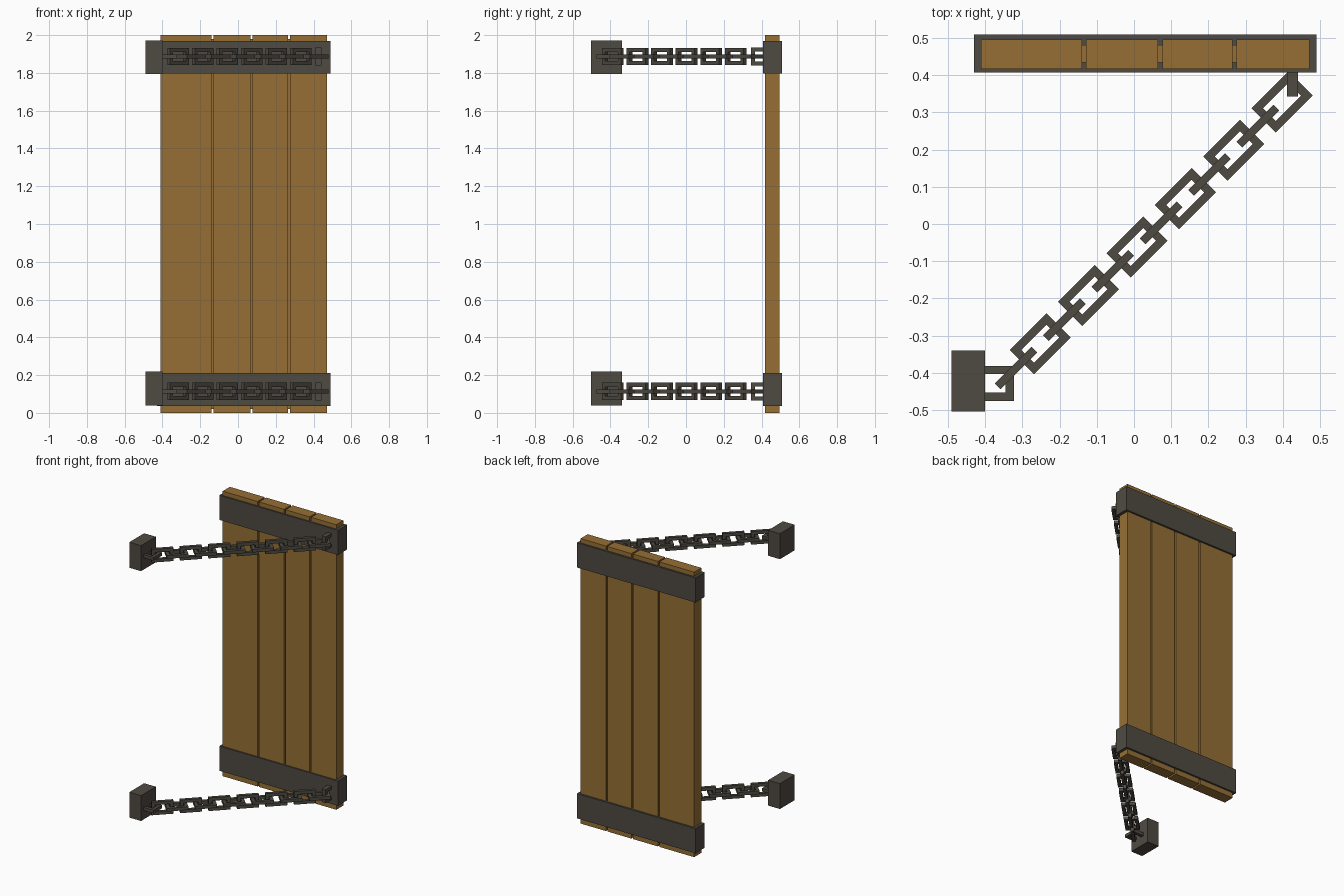
import bpy
import bmesh
from math import pi
from mathutils import Matrix, Vector

cube = bpy.data.objects.get("Cube")
if cube:
    bpy.data.objects.remove(cube, do_unlink=True)


def make_material(name, color):
    mat = bpy.data.materials.new(name)
    mat.use_nodes = True
    mat.diffuse_color = color
    mat.node_tree.nodes["Principled BSDF"].inputs["Base Color"].default_value = color
    return mat


wood = make_material("warm brown wood", (0.305, 0.159, 0.035, 1))
iron = make_material("dark iron", (0.078, 0.069, 0.055, 1))


def finish(name, bm, mat):
    bmesh.ops.recalc_face_normals(bm, faces=bm.faces)
    mesh = bpy.data.meshes.new(name)
    bm.to_mesh(mesh)
    bm.free()
    mesh.materials.append(mat)
    obj = bpy.data.objects.new(name, mesh)
    bpy.context.collection.objects.link(obj)
    return obj


def box(name, x, y, z, mat):
    """Box from its (low, high) range on each axis."""
    low, high = (Vector(p) for p in zip(x, y, z))
    bm = bmesh.new()
    m = Matrix.Translation((low + high) / 2) @ Matrix.Diagonal((high - low).to_4d())
    bmesh.ops.create_cube(bm, size=1, matrix=m)
    return finish(name, bm, mat)


def sweep(name, inner, outer, half, closed, matrix, mat):
    """Square bar following two parallel outlines in the local XY plane."""
    bm = bmesh.new()
    sections = []
    for a, b in zip(inner, outer):
        corners = ((a, -half), (b, -half), (b, half), (a, half))
        sections.append([bm.verts.new((p[0], p[1], h)) for p, h in corners])
    count = len(sections)
    for i in range(count if closed else count - 1):
        s, t = sections[i], sections[(i + 1) % count]
        for k in range(4):
            n = (k + 1) % 4
            bm.faces.new((s[k], s[n], t[n], t[k]))
    if not closed:
        bm.faces.new(sections[0])
        bm.faces.new(sections[-1])
    bm.transform(matrix)
    return finish(name, bm, mat)


def rectangle(length, width):
    a, b = length / 2, width / 2
    return [(-a, -b), (a, -b), (a, b), (-a, b)]


BAR = 0.022


def link(name, location, upright):
    turn = Matrix.Rotation(pi / 4, 4, "Z")
    if upright:
        turn = turn @ Matrix.Rotation(pi / 2, 4, "X")
    length, width = 0.14, 0.092
    sweep(name, rectangle(length - 2 * BAR, width - 2 * BAR), rectangle(length, width),
          BAR / 2, True, Matrix.Translation(location) @ turn, iron)


def staple(name, location, depth, width, half, rotation):
    """U-shaped loop opening toward local -X."""
    w, v = width / 2, width / 2 - BAR
    outer = [(0, -w), (depth, -w), (depth, w), (0, w)]
    inner = [(0, -v), (depth - BAR, -v), (depth - BAR, v), (0, v)]
    sweep(name, inner, outer, half, False, Matrix.Translation(location) @ rotation, iron)


# Door planks with a recessed core showing in the grooves
planks = [(-0.411, -0.14), (-0.129, 0.065), (0.077, 0.264), (0.275, 0.471)]
for i, span in enumerate(planks):
    box(f"plank_{i + 1}", span, (0.417, 0.496), (0, 2), wood)
for i in range(len(planks) - 1):
    box(f"plank_joint_{i + 1}", (planks[i][1], planks[i + 1][0]),
        (0.434, 0.481), (0.02, 1.98), wood)

# Iron band, wall anchor, staples and chain at each height
levels = {
    "lower": (0.114, (0.037, 0.21), (0.04, 0.218)),
    "upper": (1.887, (1.797, 1.97), (1.793, 1.972)),
}
face_front = Matrix.Rotation(-pi / 2, 4, "Z") @ Matrix.Rotation(pi / 2, 4, "X")
for level, (z, band, block) in levels.items():
    box(f"{level}_band", (-0.43, 0.491), (0.407, 0.509), band, iron)
    box(f"{level}_wall_block", (-0.491, -0.40), (-0.504, -0.34), block, iron)
    staple(f"{level}_wall_staple", (-0.40, -0.428, z), 0.077, 0.094, BAR / 2, Matrix())
    staple(f"{level}_door_staple", (0.426, 0.408, z), 0.065, 0.096, 0.015, face_front)
    for i in range(6):
        step = 0.13 * i
        link(f"{level}_upright_link_{i + 1}", (-0.317 + step, -0.387 + step, z), True)
        link(f"{level}_flat_link_{i + 1}", (-0.252 + step, -0.322 + step, z), False)
